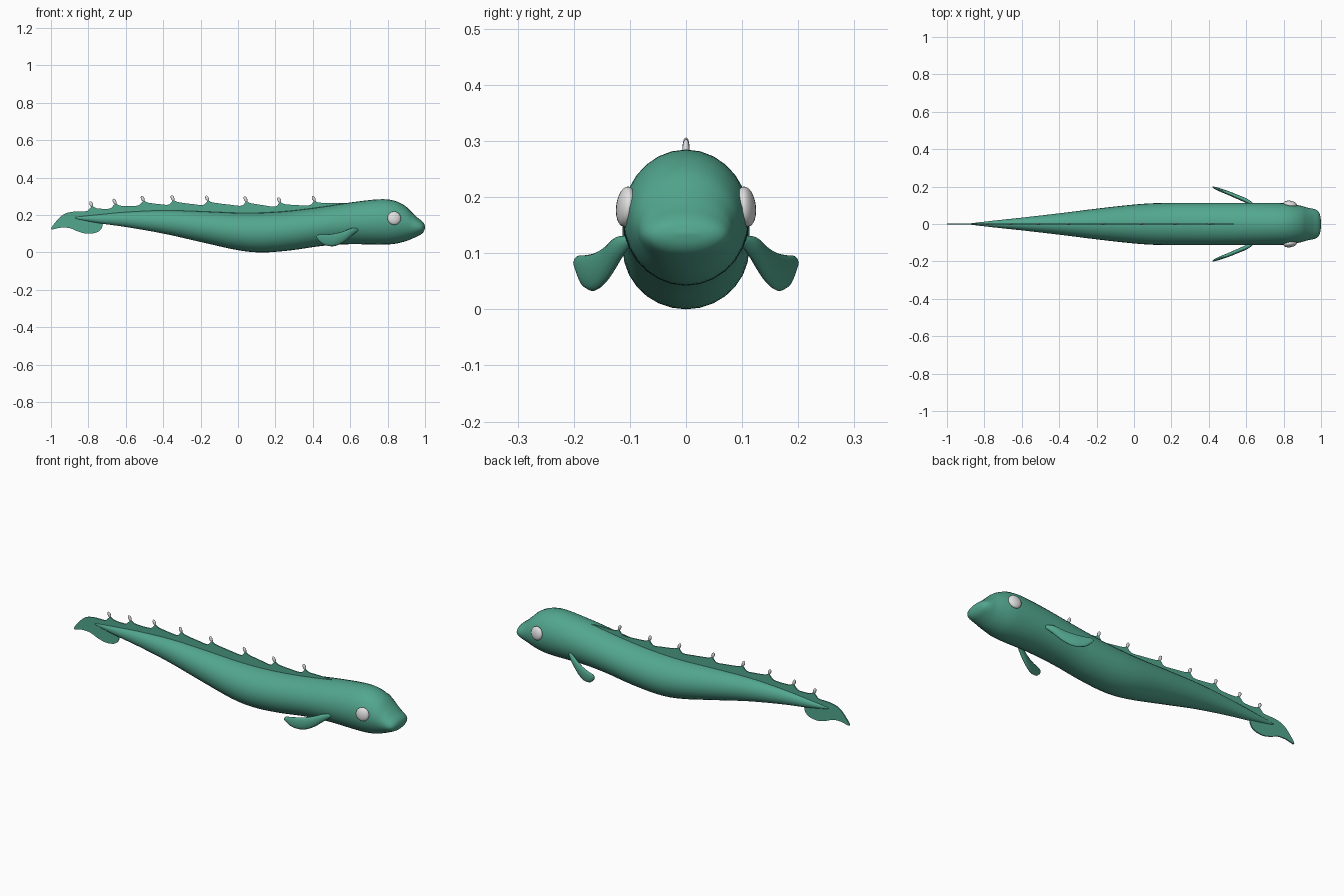
import bpy, bmesh, math
from mathutils import Vector

if "Cube" in bpy.data.objects:
    bpy.data.objects.remove(bpy.data.objects["Cube"])


def material(name, rgb):
    m = bpy.data.materials.new(name)
    m.diffuse_color = (*rgb, 1)
    m.use_nodes = True
    m.node_tree.nodes["Principled BSDF"].inputs["Base Color"].default_value = m.diffuse_color
    return m


GREEN = material("sea green", (0.085, 0.385, 0.27))
GREY = material("pale grey", (0.75, 0.75, 0.75))


def spline(keys, steps):
    """Catmull-Rom through tuples of any length."""
    out = []
    for i in range(len(keys) - 1):
        p = [keys[max(0, min(len(keys) - 1, i + k))] for k in (-1, 0, 1, 2)]
        for s in range(steps):
            t = s / steps
            out.append([0.5 * (2 * b + (c - a) * t + (2 * a - 5 * b + 4 * c - d) * t * t
                               + (3 * b - a - 3 * c + d) * t ** 3) for a, b, c, d in zip(*p)])
    return out + [list(keys[-1])]


def finish(name, bm, mat, smooth=True):
    bmesh.ops.recalc_face_normals(bm, faces=bm.faces)
    me = bpy.data.meshes.new(name)
    bm.to_mesh(me)
    bm.free()
    me.materials.append(mat)
    ob = bpy.data.objects.new(name, me)
    bpy.context.collection.objects.link(ob)
    if smooth:
        for p in me.polygons:
            p.use_smooth = True
    return ob


def loft(name, sections, mat, n=28):
    """Sections are x, z top, z bottom, half width, y centre."""
    bm = bmesh.new()
    rings = []
    for x, zt, zb, w, y in sections:
        w = max(w, 0.001)
        rings.append([bm.verts.new((x, y + w * math.cos(a), (zt + zb) / 2 + (zt - zb) / 2 * math.sin(a)))
                      for a in (2 * math.pi * k / n for k in range(n))])
    for a, b in zip(rings, rings[1:]):
        for k in range(n):
            bm.faces.new((a[k], a[(k + 1) % n], b[(k + 1) % n], b[k]))
    bm.faces.new(rings[0])
    bm.faces.new(rings[-1])
    return finish(name, bm, mat)


# Body: long tapered tail, domed forehead and blunt snout
body = [(-0.87, 0.19, 0.18, 0.004, 0), (-0.75, 0.202, 0.157, 0.018, 0), (-0.6, 0.216, 0.136, 0.034, 0),
        (-0.4, 0.225, 0.101, 0.057, 0), (-0.2, 0.22, 0.056, 0.082, 0), (0.0, 0.212, 0.012, 0.104, 0),
        (0.13, 0.213, 0.0, 0.112, 0), (0.28, 0.223, 0.011, 0.113, 0), (0.45, 0.244, 0.035, 0.113, 0),
        (0.6, 0.267, 0.044, 0.113, 0), (0.75, 0.284, 0.042, 0.113, 0), (0.83, 0.278, 0.045, 0.11, 0),
        (0.89, 0.251, 0.058, 0.098, 0), (0.93, 0.214, 0.073, 0.087, 0), (0.96, 0.186, 0.087, 0.081, 0),
        (0.983, 0.168, 0.1, 0.07, 0), (0.995, 0.154, 0.115, 0.048, 0), (1.0, 0.137, 0.133, 0.01, 0)]
loft("body", spline(body, 4), GREEN)

# Pectoral fins, swept out and back
fin = [(0.645, 0.128, 0.118, 0.006, 0.098), (0.61, 0.13, 0.09, 0.012, 0.12), (0.56, 0.112, 0.052, 0.012, 0.142),
       (0.51, 0.1, 0.033, 0.011, 0.163), (0.46, 0.096, 0.041, 0.009, 0.182),
       (0.43, 0.095, 0.065, 0.006, 0.193), (0.42, 0.087, 0.078, 0.003, 0.198)]
for side, label in ((1, "left"), (-1, "right")):
    loft(label + "_pectoral_fin", [(x, a, b, w, y * side) for x, a, b, w, y in spline(fin, 4)], GREEN, 16)


def plate(name, outline, mat, thick):
    bm = bmesh.new()
    f = bm.faces.new([bm.verts.new((x, -thick / 2, z)) for x, z in outline])
    r = bmesh.ops.extrude_face_region(bm, geom=[f])
    bmesh.ops.translate(bm, vec=(0, thick, 0), verts=[v for v in r["geom"] if isinstance(v, bmesh.types.BMVert)])
    bmesh.ops.triangulate(bm, faces=[f for f in bm.faces if len(f.verts) > 4])
    return finish(name, bm, mat, False)


# Dorsal fin: scalloped between the spines, running into the tail fin
spines = [(0.405, 0.288), (0.22, 0.28), (0.04, 0.285), (-0.165, 0.289),
          (-0.35, 0.291), (-0.51, 0.288), (-0.66, 0.272), (-0.785, 0.258)]
crest = [(0.62, 0.262), (0.53, 0.265)]
for (x, z), (x2, z2) in zip(spines, spines[1:] + [(-0.9, 0.245)]):
    d = x - x2
    crest += [(x + 0.03, z - 0.022), (x + 0.005, z - 0.012), (x - 0.02, z - 0.035),
              (x - 0.4 * d, (z + z2) / 2 - 0.032)]
tail = [(-0.88, 0.218), (-0.925, 0.207), (-0.96, 0.18), (-1.0, 0.125), (-0.95, 0.132), (-0.9, 0.13),
        (-0.855, 0.112), (-0.805, 0.1), (-0.755, 0.107), (-0.73, 0.128), (-0.72, 0.165)]
base = [(-0.6, 0.18), (-0.3, 0.17), (0, 0.15), (0.3, 0.16), (0.6, 0.22)]
plate("dorsal_and_tail_fin", spline(crest + tail, 4) + base, GREEN, 0.006)


def ellipsoid(name, loc, scale, rot, mat):
    bm = bmesh.new()
    bmesh.ops.create_uvsphere(bm, u_segments=20, v_segments=12, radius=1)
    ob = finish(name, bm, mat)
    ob.location, ob.scale, ob.rotation_euler = loc, scale, rot
    return ob


# Spines along the back
for i, (x, z) in enumerate(spines):
    ellipsoid(f"back_spine_{i + 1}", (x, 0, z), (0.009, 0.006, 0.016), (0, -0.4, 0), GREY)

# Eyes
for side, label in ((1, "left"), (-1, "right")):
    ellipsoid(label + "_eye", (0.835, 0.107 * side, 0.183), (0.036, 0.017, 0.036), (0.12 * side, 0, -0.15 * side), GREY)
